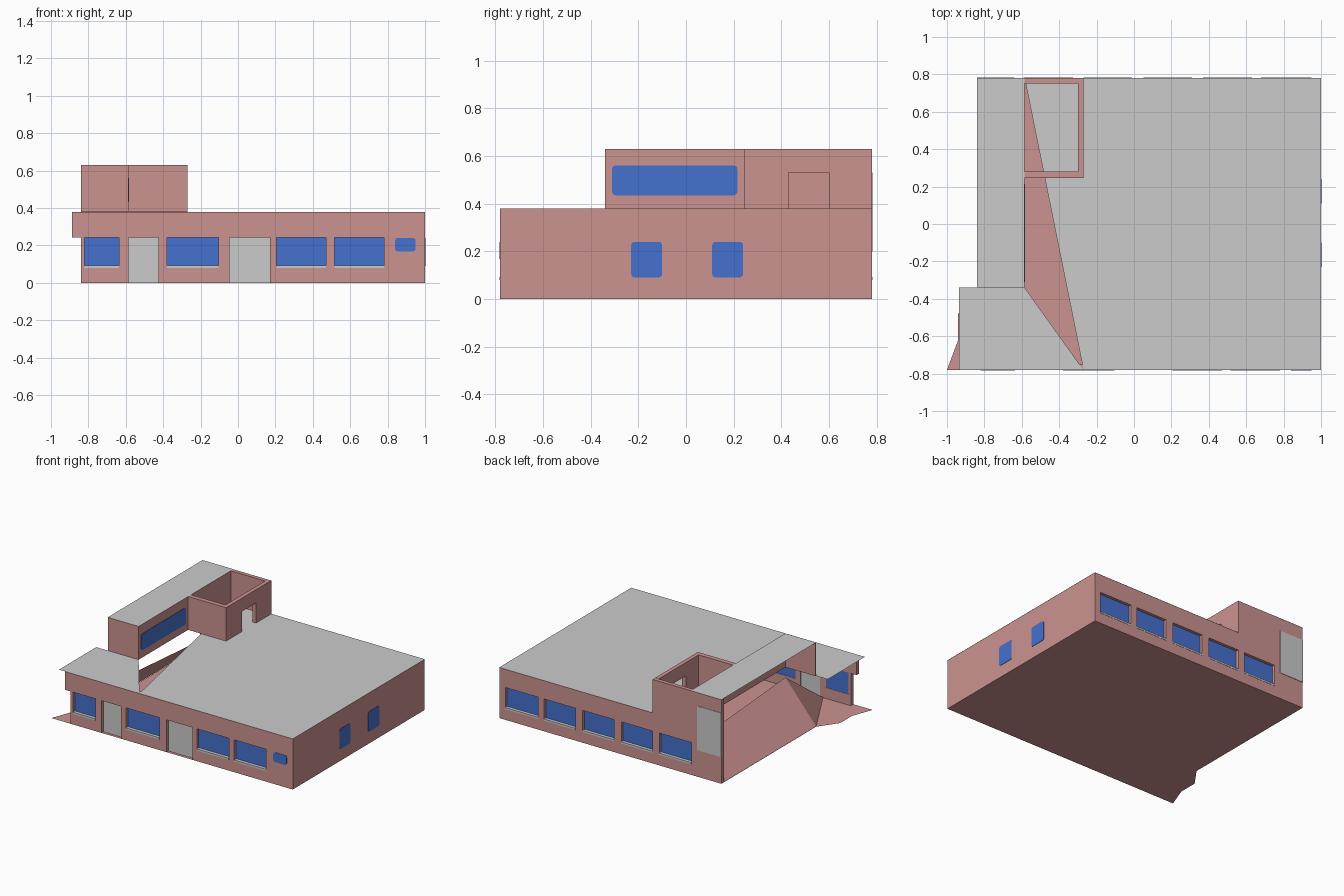
import bpy, bmesh, math

if "Cube" in bpy.data.objects:
    bpy.data.objects.remove(bpy.data.objects["Cube"])


def material(name, rgb):
    m = bpy.data.materials.new(name)
    m.diffuse_color = (*rgb, 1)
    m.use_nodes = True
    m.node_tree.nodes["Principled BSDF"].inputs["Base Color"].default_value = m.diffuse_color
    return m


PINK = material("pink_render", (0.60, 0.29, 0.28))
GREY = material("light_grey", (0.60, 0.60, 0.60))
BLUE = material("window_blue", (0.06, 0.165, 0.62))


def add(name, bm, mat):
    me = bpy.data.meshes.new(name)
    bm.to_mesh(me)
    bm.free()
    me.materials.append(mat)
    ob = bpy.data.objects.new(name, me)
    bpy.context.collection.objects.link(ob)
    return ob


def put_box(bm, x0, x1, y0, y1, z0, z1):
    vs = bmesh.ops.create_cube(bm, size=1)["verts"]
    for v in vs:
        v.co = (x1 if v.co.x > 0 else x0, y1 if v.co.y > 0 else y0, z1 if v.co.z > 0 else z0)


def box(name, mat, *dims):
    bm = bmesh.new()
    put_box(bm, *dims)
    return add(name, bm, mat)


def sheet(name, mat, *polys):
    bm = bmesh.new()
    for p in polys:
        bm.faces.new([bm.verts.new(c) for c in p])
    return add(name, bm, mat)


def cut(wall, holes):
    bm = bmesh.new()
    for h in holes:
        put_box(bm, *h)
    c = add(wall.name + "_cutter", bm, PINK)
    c.hide_render = True
    c.hide_viewport = True
    mod = wall.modifiers.new("openings", "BOOLEAN")
    mod.object = c
    mod.solver = "EXACT"
    # bake the result so the cutter can be removed
    bpy.context.view_layer.update()
    dg = bpy.context.evaluated_depsgraph_get()
    me = bpy.data.meshes.new_from_object(wall.evaluated_get(dg))
    wall.modifiers.clear()
    wall.data = me
    bpy.data.objects.remove(c)


def rounded(name, axis, pos, a0, a1, z0, z1, r=0.015):
    # thin rounded window plate; axis is the outward direction
    pts = []
    for cx, cz, s in ((a1 - r, z1 - r, 0), (a0 + r, z1 - r, 90), (a0 + r, z0 + r, 180), (a1 - r, z0 + r, 270)):
        for k in range(4):
            t = math.radians(s + 30 * k)
            pts.append((cx + r * math.cos(t), cz + r * math.sin(t)))
    bm = bmesh.new()
    f = bm.faces.new([bm.verts.new((pos, a, z) if axis == "x" else (a, pos, z)) for a, z in pts])
    d = bmesh.ops.extrude_face_region(bm, geom=[f])["geom"]
    for v in d:
        if isinstance(v, bmesh.types.BMVert):
            if axis == "x":
                v.co.x += 0.003
            else:
                v.co.y -= 0.003
    bmesh.ops.recalc_face_normals(bm, faces=bm.faces[:])
    add(name, bm, BLUE)


L, M, R, T = -0.84, -0.585, 1.0, -0.27      # left edge, block wall, right edge, tower wall
F, B, H, U = -0.78, 0.78, 0.38, 0.63        # front, back, main roof, upper roof
W = 0.03

# ground floor slab with the angled patio corner
floor = [(R, F, 0), (R, B, 0), (L, B, 0), (L, -0.34, 0), (-0.94, -0.48, 0), (-0.94, -0.62, 0), (-1, F, 0)]
sheet("floor", PINK, floor[::-1])

# sloped sheet on the open left side
sheet("side_slope", PINK,
      [(L, B - W, 0.002), (L, -0.34, 0.002), (M, -0.34, 0.30), (M, B - W, 0.22)],
      [(L, -0.34, 0.002), (-0.61, F + W, 0.002), (M, -0.34, 0.30)])

# flat roofs, leaving the triangular opening beside the upper block
sheet("main_roof", GREY, [(T, F, H), (R, F, H), (R, B, H), (M, B, H)])
sheet("porch_roof", GREY, [(-0.936, F, H), (T, F, H), (M, -0.34, H), (-0.936, -0.34, H)])
sheet("upper_roof", GREY, [(L, -0.34, U), (M, -0.34, U), (M, B, U), (L, B, U)])

# front wall, windows, doors and sills
front_windows = [(-0.82, -0.635), (-0.38, -0.105), (0.205, 0.47), (0.515, 0.78)]
front_doors = [(-0.585, -0.425), (-0.045, 0.17)]
front = box("front_wall", PINK, L, R, F, F + W, 0, H - 0.001)
cut(front, [(a, b, F - 0.1, F + 0.1, 0.08, 0.242) for a, b in front_windows]
    + [(a, b, F - 0.1, F + 0.1, -0.1, 0.242) for a, b in front_doors])
box("porch_fascia", PINK, -0.888, L, F, F + W, 0.242, H - 0.001)
for i, (a, b) in enumerate(front_windows):
    box(f"front_window_{i}", BLUE, a, b, F + 0.022, F + 0.028, 0.08, 0.242)
    box(f"front_sill_{i}", GREY, a, b, F - 0.002, F + 0.022, 0.08, 0.093)
for i, (a, b) in enumerate(front_doors):
    box(f"front_door_{i}", GREY, a, b, F + 0.022, F + 0.028, 0, 0.242)
rounded("small_front_window", "y", F, 0.84, 0.95, 0.168, 0.24)

# back wall, windows and raised door
back_windows = [(0.68, 0.95), (0.37, 0.63), (0.05, 0.31), (-0.27, -0.01), (-0.59, -0.325)]
back = box("back_wall", PINK, L, R, B - W, B, 0, H - 0.001)
cut(back, [(a, b, B - 0.1, B + 0.1, 0.08, 0.242) for a, b in back_windows])
for i, (a, b) in enumerate(back_windows):
    box(f"back_window_{i}", BLUE, a, b, B - 0.028, B - 0.022, 0.08, 0.242)
    box(f"back_sill_{i}", GREY, a, b, B - 0.022, B + 0.002, 0.08, 0.093)
box("upper_back_wall", PINK, L, T, B - W, B, H - 0.001, U - 0.001)
box("raised_back_door", GREY, L, -0.64, B, B + 0.003, 0.2, 0.53)

# right wall and its rounded windows
box("right_wall", PINK, R - W, R, F + W, B - W, 0, H - 0.001)
for i, (a, b) in enumerate([(-0.23, -0.10), (0.11, 0.24)]):
    rounded(f"right_window_{i}", "x", R, a, b, 0.09, 0.24)

# upper block walls, open on the left
box("upper_front_wall", PINK, L, M, -0.34, -0.335, H, U - 0.001)
box("upper_right_wall", PINK, M - 0.005, M, -0.335, B - W, H, U - 0.001)
rounded("upper_window", "x", M, -0.31, 0.215, 0.435, 0.56)

# roofless stair tower with a door opening onto the roof
box("tower_front_wall", PINK, M, T, 0.245, 0.28, H, U)
tower = box("tower_right_wall", PINK, T - W, T, 0.28, B - W, H, U)
cut(tower, [(T - 0.1, T + 0.1, 0.43, 0.60, H - 0.1, 0.53)])
